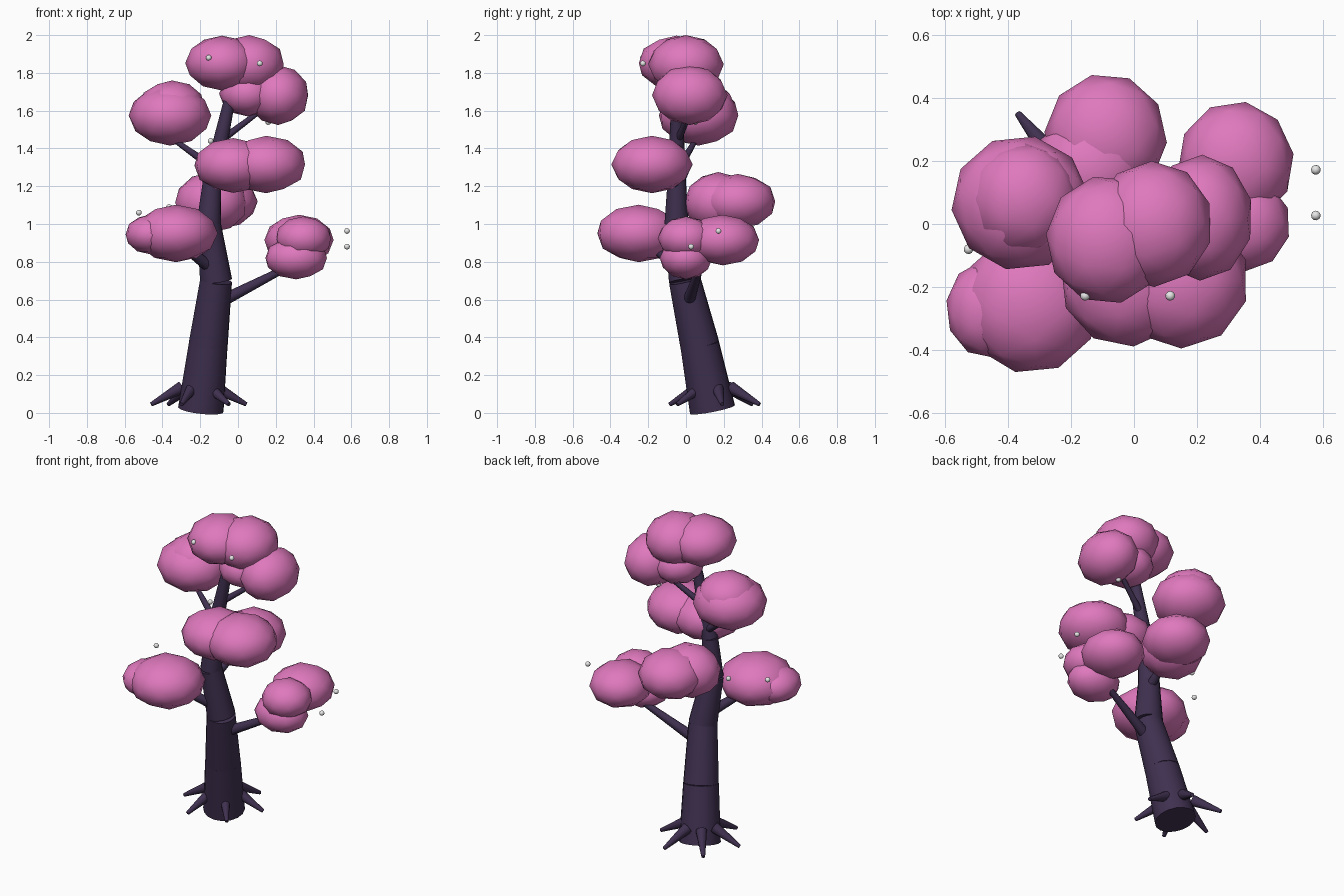
import bpy, bmesh, math, random
from mathutils import Vector, Matrix

random.seed(4)
cube = bpy.data.objects.get("Cube")
if cube:
    bpy.data.objects.remove(cube)


def material(name, rgb):
    m = bpy.data.materials.new(name)
    m.use_nodes = True
    m.diffuse_color = (*rgb, 1)
    m.node_tree.nodes["Principled BSDF"].inputs["Base Color"].default_value = (*rgb, 1)
    return m


BARK = material("dark_purple_bark", (0.05, 0.03, 0.08))
PINK = material("pink_blossom", (0.74, 0.19, 0.51))
WHITE = material("pale_petal", (0.8, 0.8, 0.8))


def finish(name, bm, mat, angle=None):
    mesh = bpy.data.meshes.new(name)
    bm.to_mesh(mesh)
    bm.free()
    mesh.materials.append(mat)
    ob = bpy.data.objects.new(name, mesh)
    bpy.context.collection.objects.link(ob)
    for p in mesh.polygons:
        p.use_smooth = True
    if angle:
        bpy.ops.object.select_all(action='DESELECT')
        ob.select_set(True)
        bpy.context.view_layer.objects.active = ob
        bpy.ops.object.shade_smooth_by_angle(angle=math.radians(angle))
    return ob


def limb(name, a, b, r1, r2, sides=16):
    """Tapered round limb running from a to b."""
    a, b = Vector(a), Vector(b)
    axis = b - a
    turn = axis.to_track_quat('Z', 'Y').to_matrix().to_4x4()
    bm = bmesh.new()
    bmesh.ops.create_cone(bm, cap_ends=True, segments=sides, radius1=r1, radius2=r2,
                          depth=axis.length, matrix=Matrix.Translation((a + b) / 2) @ turn)
    return finish(name, bm, BARK, 40)


def blob(name, centre, radii, mat=PINK):
    """Squashed low-poly ball."""
    bm = bmesh.new()
    spin = Matrix.Rotation(random.uniform(0, math.tau), 4, 'Z')
    bmesh.ops.create_icosphere(bm, subdivisions=2, radius=1,
                               matrix=Matrix.Translation(centre) @ Matrix.Diagonal((*radii, 1)) @ spin)
    return finish(name, bm, mat)


# Trunk: leaning tapered sections
trunk = [((-0.197, 0.14, 0.018), 0.122), ((-0.158, 0.073, 0.36), 0.104),
         ((-0.116, -0.006, 0.7), 0.085), ((-0.155, -0.05, 1.0), 0.064),
         ((-0.136, -0.049, 1.24), 0.048), ((-0.035, -0.048, 1.7), 0.028)]
for i, ((a, r1), (b, r2)) in enumerate(zip(trunk, trunk[1:])):
    limb(f"trunk_section_{i + 1}", a, b, r1, r2)

# Roots: ring of six spikes
for i in range(6):
    t = math.radians(9 + 60 * i)
    d = Vector((math.cos(t), math.sin(t), 0))
    mid = Vector((-0.208, 0.152, 0))
    limb(f"root_{i + 1}", mid + d * 0.09 + Vector((0, 0, 0.135)),
         mid + d * 0.255 + Vector((0, 0, 0.045)), 0.034, 0.011, 10)

# Branches
limb("lower_right_branch", (-0.11, 0.01, 0.58), (0.3, 0.08, 0.79), 0.034, 0.016, 10)
limb("lower_left_branch", (-0.12, -0.02, 0.75), (-0.34, -0.22, 0.92), 0.036, 0.018, 10)
limb("back_branch", (-0.14, -0.04, 0.95), (-0.1, 0.24, 1.1), 0.03, 0.015, 10)
limb("front_branch", (-0.13, -0.04, 1.2), (0.04, -0.16, 1.3), 0.026, 0.014, 10)
limb("upper_left_branch", (-0.12, -0.04, 1.29), (-0.36, 0.06, 1.46), 0.024, 0.012, 10)
limb("upper_right_branch", (-0.08, -0.04, 1.45), (0.2, 0.05, 1.66), 0.02, 0.01, 10)

# Blossom clumps: overlapping squashed balls
clumps = {
    "crown": [((-0.085, -0.05, 1.852), (0.195, 0.205, 0.145)),
              ((0.06, 0, 1.845), (0.19, 0.2, 0.155))],
    "upper_right": [((0.213, 0.02, 1.682), (0.165, 0.2, 0.158)),
                    ((0.05, 0, 1.69), (0.15, 0.16, 0.12))],
    "upper_left": [((-0.36, 0.067, 1.575), (0.22, 0.215, 0.16)),
                   ((-0.35, 0.08, 1.625), (0.175, 0.18, 0.135))],
    "front": [((-0.025, -0.18, 1.31), (0.21, 0.21, 0.145)),
              ((0.15, -0.18, 1.315), (0.215, 0.215, 0.152))],
    "lower_left": [((-0.328, -0.25, 0.95), (0.222, 0.225, 0.152)),
                   ((-0.465, -0.27, 0.945), (0.132, 0.155, 0.105))],
    "back": [((-0.09, 0.275, 1.12), (0.195, 0.203, 0.145)),
             ((-0.14, 0.17, 1.115), (0.195, 0.18, 0.16))],
    "lower_right": [((0.323, 0.195, 0.915), (0.185, 0.195, 0.134)),
                    ((0.347, 0, 0.925), (0.15, 0.15, 0.115)),
                    ((0.308, 0, 0.82), (0.167, 0.14, 0.113))],
}
for name, balls in clumps.items():
    for i, (centre, radii) in enumerate(balls):
        blob(f"{name}_blossom_{i + 1}", centre, radii)

# Small drifting petals
petals = [(0.577, 0.172, 0.963), (0.577, 0.027, 0.88), (-0.155, -0.228, 1.88), (0.115, -0.228, 1.85),
          (0.16, 0.05, 1.54), (-0.145, -0.075, 1.44), (-0.525, -0.08, 1.06), (-0.365, 0.09, 1.09)]
for i, p in enumerate(petals):
    blob(f"petal_{i + 1}", p, (0.0155,) * 3, WHITE)
